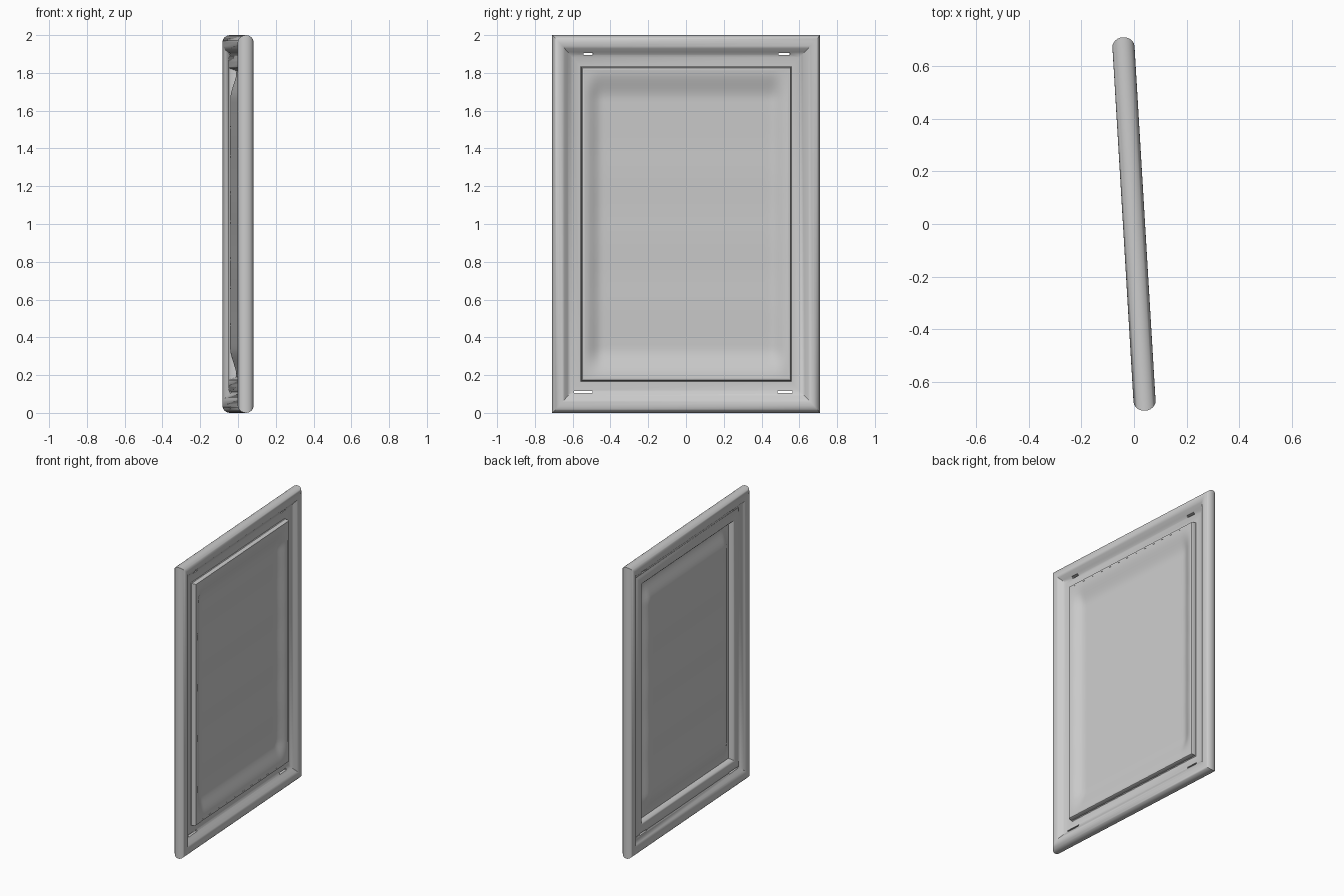
import bpy, bmesh, math
from mathutils import Matrix

if "Cube" in bpy.data.objects:
    bpy.data.objects.remove(bpy.data.objects["Cube"])

HALF_Y, R = 0.71, 0.042
ROT = Matrix.Rotation(math.radians(3.4), 4, 'Z')
ZK = 1.1          # rails are slightly wider than stiles


def finish(name, bm):
    bmesh.ops.recalc_face_normals(bm, faces=bm.faces)
    me = bpy.data.meshes.new(name)
    bm.to_mesh(me)
    bm.free()
    ob = bpy.data.objects.new(name, me)
    bpy.context.collection.objects.link(ob)
    return ob


def activate(ob):
    bpy.ops.object.select_all(action='DESELECT')
    ob.select_set(True)
    bpy.context.view_layer.objects.active = ob


# Frame cross-section: (inset from outer edge, depth along x)
profile = [(R * 0.85 * (1 - math.cos(a)), R * math.sin(a))
           for a in [math.radians(-90 + 15 * i) for i in range(13)]]
profile += [(0.052, 0.040), (0.064, 0.032), (0.080, 0.018), (0.095, 0.006), (0.108, 0.001),
            (0.150, 0.000), (0.154, 0.004), (0.155, 0.026), (0.158, 0.031), (0.164, 0.033),
            (0.170, 0.032),                                    # raised lip, front
            (0.172, 0.020), (0.168, 0.010), (0.163, -0.008), (0.155, -0.015),
            (0.130, -0.017), (0.112, -0.014), (0.100, -0.008), (0.088, -0.014),
            (0.070, -0.030), (0.055, -0.039)]                  # back

# Frame: profile swept round four mitred corners
bm = bmesh.new()
rings = []
for sy, sz in ((-1, -1), (1, -1), (1, 1), (-1, 1)):
    rings.append([bm.verts.new((u, sy * (HALF_Y - d), 1 + sz * (1 - d * ZK)))
                  for d, u in profile])
n = len(profile)
for k in range(4):
    a, b = rings[k], rings[(k + 1) % 4]
    for i in range(n):
        j = (i + 1) % n
        bm.faces.new((a[i], a[j], b[j], b[i]))
frame = finish("frame", bm)

# Small slots in the ledge near the corners
for y, z, w in ((-0.52, 1.90, 0.05), (0.52, 1.90, 0.06), (-0.545, 0.11, 0.10), (0.525, 0.11, 0.08)):
    bm = bmesh.new()
    bmesh.ops.create_cube(bm, size=1, matrix=Matrix.Translation((0, y, z)) @ Matrix.Diagonal((0.3, w, 0.012, 1)))
    cutter = finish("slot_cutter", bm)
    cutter.hide_render = True
    activate(frame)
    mod = frame.modifiers.new("slot", 'BOOLEAN')
    mod.operation, mod.object, mod.solver = 'DIFFERENCE', cutter, 'EXACT'
    bpy.ops.object.modifier_apply(modifier=mod.name)
    bpy.data.objects.remove(cutter)


def ease(t):
    t = max(0.0, min(1.0, t))
    return t * t * (3 - 2 * t)


# Panel: thin dished sheet
PY, PZ, NY, NZ, T = HALF_Y - 0.166, 1 - 0.166 * ZK, 60, 84, 0.011
bm = bmesh.new()
sheets = []
for off in (0, -T):
    grid = []
    for i in range(NY + 1):
        y = PY * (2 * i / NY - 1)
        row = []
        for j in range(NZ + 1):
            z = PZ * (2 * j / NZ - 1)
            dish = ease((PY - abs(y)) / 0.10) * ease((PZ - abs(z)) / 0.16)
            u = 0.032 - 0.036 * dish - 0.0008 * dish * math.sin(z * 18)
            row.append(bm.verts.new((u + off, y, 1 + z)))
        grid.append(row)
    for i in range(NY):
        for j in range(NZ):
            bm.faces.new((grid[i][j], grid[i + 1][j], grid[i + 1][j + 1], grid[i][j + 1]))
    sheets.append(grid)
border = [e for e in bm.edges if e.is_boundary]
bmesh.ops.bridge_loops(bm, edges=border)
panel = finish("panel", bm)

# Turn the whole piece slightly about z and smooth it
for ob in (frame, panel):
    ob.data.transform(ROT)
    activate(ob)
    bpy.ops.object.shade_smooth_by_angle(angle=math.radians(38))
